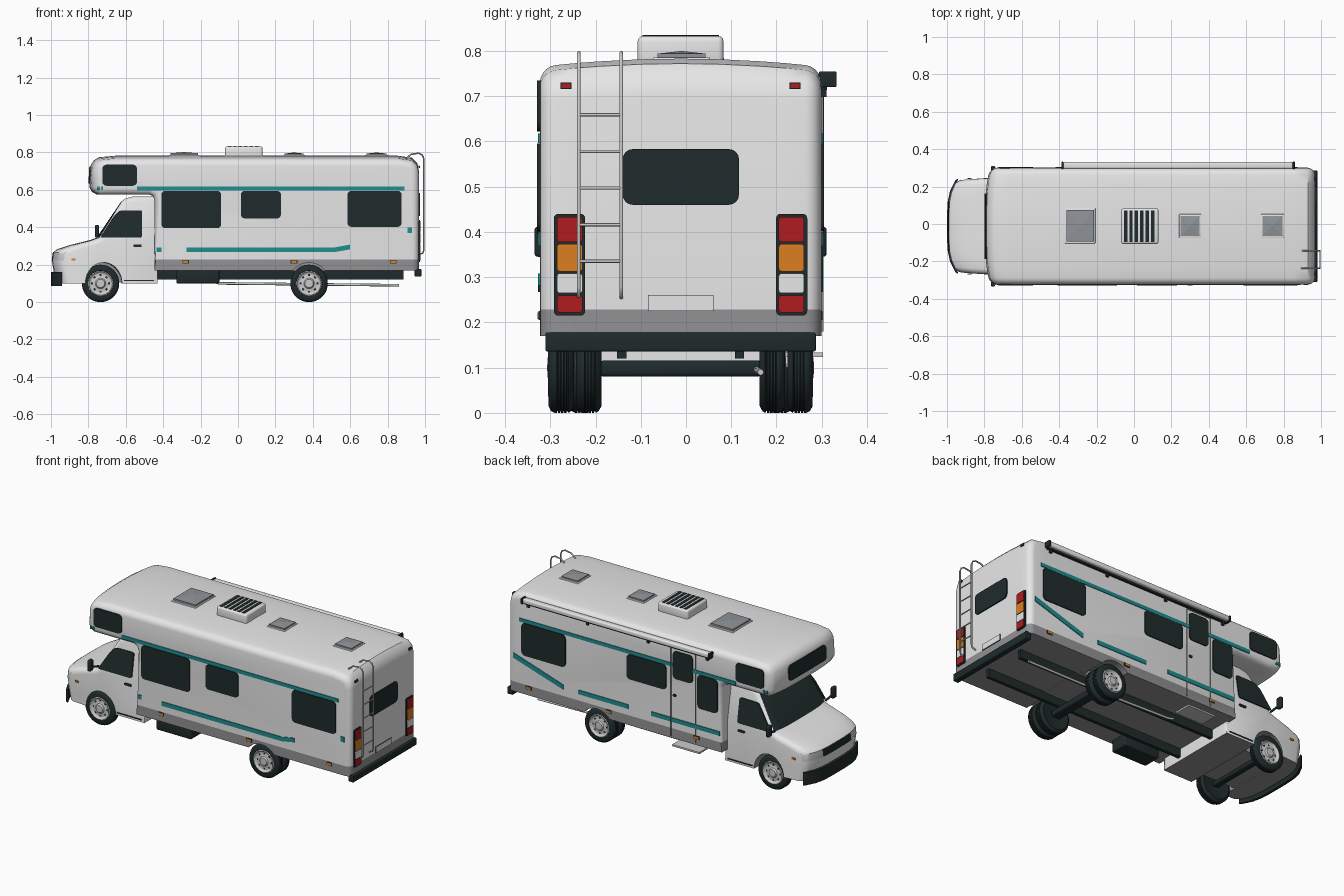
import bpy, bmesh, math
from mathutils import Vector

cube = bpy.data.objects.get("Cube")
if cube:
    bpy.data.objects.remove(cube)

YC = -0.012          # vehicle centre line
HOUSE, CAB = 0.311, 0.257


def material(name, r, g, b):
    m = bpy.data.materials.new(name)
    m.use_nodes = True
    m.diffuse_color = (r, g, b, 1)
    m.node_tree.nodes["Principled BSDF"].inputs["Base Color"].default_value = (r, g, b, 1)
    return m


WHITE = material("white_paint", .8, .8, .8)
GREY = material("skirt_grey", .29, .29, .3)
BLACK = material("dark_glass_and_rubber", .014, .024, .024)
TEAL = material("teal_stripe", .014, .27, .28)
RED = material("red_lens", .42, .012, .014)
AMBER = material("amber_lens", .72, .21, .015)
SILVER = material("silver_metal", .6, .6, .6)
VENT = material("vent_grey", .28, .3, .32)


def finish(bm, name, mats, angle=35):
    bmesh.ops.recalc_face_normals(bm, faces=bm.faces)
    me = bpy.data.meshes.new(name)
    bm.to_mesh(me)
    bm.free()
    for m in mats:
        me.materials.append(m)
    ob = bpy.data.objects.new(name, me)
    bpy.context.collection.objects.link(ob)
    bpy.ops.object.select_all(action='DESELECT')
    ob.select_set(True)
    bpy.context.view_layer.objects.active = ob
    bpy.ops.object.shade_smooth_by_angle(angle=math.radians(angle))


def box(name, x, y, z, mat, bevel=0):
    bm = bmesh.new()
    bmesh.ops.create_cube(bm, size=1)
    for v in bm.verts:
        v.co = [a + (b - a) * (c + .5) for (a, b), c in zip((x, y, z), v.co)]
    if bevel:
        bmesh.ops.bevel(bm, geom=bm.edges[:], offset=bevel, segments=3, affect='EDGES', profile=.5)
    finish(bm, name, [mat])


def plate(name, pts, out, mat, r=0, depth=.006):
    """Thin raised panel with rounded corners."""
    bm = bmesh.new()
    bm.faces.new([bm.verts.new(p) for p in pts])
    if r:
        bmesh.ops.bevel(bm, geom=bm.verts[:], offset=r, segments=4, affect='VERTICES', profile=.5)
    out = Vector(out).normalized()
    bmesh.ops.translate(bm, verts=bm.verts[:], vec=out * -.002)
    ext = bmesh.ops.extrude_face_region(bm, geom=bm.faces[:], use_keep_orig=True)
    top = [v for v in ext["geom"] if isinstance(v, bmesh.types.BMVert)]
    bmesh.ops.translate(bm, verts=top, vec=out * (depth + .002))
    finish(bm, name, [mat])


def rect(a0, a1, b0, b1):
    return [(a0, b0), (a1, b0), (a1, b1), (a0, b1)]


def side(name, s, pts, mat, r=0, depth=.004, half=HOUSE):
    plate(name, [(x, YC + s * half, z) for x, z in pts], (0, s, 0), mat, r, depth)


def rear(name, pts, mat, r=0, depth=.005):
    plate(name, [(.967, y, z) for y, z in pts], (1, 0, 0), mat, r, depth)


def tube(name, pts, radius, mat):
    cu = bpy.data.curves.new(name, 'CURVE')
    cu.dimensions = '3D'
    cu.bevel_depth, cu.bevel_resolution, cu.use_fill_caps = radius, 2, True
    sp = cu.splines.new('POLY')
    sp.points.add(len(pts) - 1)
    for p, c in zip(sp.points, pts):
        p.co = (*c, 1)
    tmp = bpy.data.objects.new(name + "_path", cu)
    bpy.context.collection.objects.link(tmp)
    dg = bpy.context.evaluated_depsgraph_get()
    bm = bmesh.new()
    bm.from_mesh(bpy.data.meshes.new_from_object(tmp.evaluated_get(dg)))
    bpy.data.objects.remove(tmp)
    finish(bm, name, [mat], 50)


def arch(cx, cz, r, a0, a1, n=14):
    return [(cx + r * math.cos(a), cz + r * math.sin(a))
            for a in (math.radians(a0 + (a1 - a0) * i / n) for i in range(n + 1))]


def inset(prof, d):
    """Offset a counter-clockwise profile inward, keeping the lower edge in place."""
    res, n = [], len(prof)
    for i in range(n):
        p, a, b = (Vector(prof[j % n]) for j in (i, i - 1, i + 1))
        e, f = (p - a).normalized(), (b - p).normalized()
        m = Vector((-e.y - f.y, e.x + f.x))
        m = m / max(.6, m.length_squared / 2) * d
        if p.y < .24:
            m = Vector((m.x if abs(p.x) > .9 else 0, 0))
        res.append(p + m)
    return res


def loft(name, prof, half, r, inner, deform, mats, pick, cuts=()):
    """Sweep a side profile across the width with rounded side edges."""
    ends = [(half - r + r * math.sin(a), r * (1 - math.cos(a)))
            for a in (math.pi / 2 * i / 5 for i in range(6))]
    half_st = [(y, 0) for y in inner] + ends
    stations = [(-y, d) for y, d in reversed(half_st)] + [(0, 0)] + half_st
    bm = bmesh.new()
    rings = [[bm.verts.new((p.x, y, p.y)) for p in inset(prof, d)] for y, d in stations]
    n = len(prof)
    for A, B in zip(rings, rings[1:]):
        for i in range(n):
            bm.faces.new((A[i], A[(i + 1) % n], B[(i + 1) % n], B[i]))
    bm.faces.new(rings[0])
    bm.faces.new(rings[-1])
    for co, no in cuts:
        bmesh.ops.bisect_plane(bm, geom=bm.verts[:] + bm.edges[:] + bm.faces[:], plane_co=co, plane_no=no)
    bmesh.ops.recalc_face_normals(bm, faces=bm.faces)
    for f in bm.faces:
        f.material_index = pick(f.calc_center_median(), f.normal)
    for v in bm.verts:
        v.co = deform(v.co.copy(), abs(v.co.y) / half)
        v.co.y += YC
    finish(bm, name, mats)


def clamp(v):
    return max(0, min(1, v))


# Living quarters with over-cab bunk
house_prof = ([(-.446, .17)] + arch(.38, .10, .11, 140.5, 39.5) +
              [(.967, .17), (.967, .70), (.958, .745), (.93, .772), (.85, .783), (-.65, .783),
               (-.745, .774), (-.772, .757), (-.788, .73), (-.795, .615), (-.78, .588),
               (-.755, .575), (-.475, .575), (-.455, .567), (-.446, .545)])


def house_shape(c, t):
    c.z -= .018 * t * t * clamp((c.z - .6) / .15)
    c.x += .028 * t ** 4 * clamp((-.68 - c.x) / .1)
    return c


loft("house_body", house_prof, HOUSE, .035, [.09, .18, .23], house_shape, [WHITE, GREY],
     lambda c, n: int(c.z < .228), [((0, 0, .228), (0, 0, 1)), ((-.68, 0, 0), (1, 0, 0))])
box("rear_wheel_well", (.26, .5), (YC - .165, YC + .165), (.165, .23), GREY)

# Driver's cab
cab_prof = ([(-.97, .10)] + arch(-.735, .10, .112, 180, 0) +
            [(-.43, .10), (-.43, .565), (-.56, .565), (-.60, .555), (-.625, .537), (-.755, .345),
             (-.79, .332), (-.90, .305), (-.968, .282), (-.99, .265), (-.996, .222), (-.985, .16)])


def cab_shape(c, t):
    c.x += .05 * t ** 4 * clamp((-.6 - c.x) / .4)
    c.y *= 1 - .14 * clamp((c.z - .34) / .22)
    c.y *= 1 - .06 * clamp((-.8 - c.x) / .2)
    return c


def cab_pick(c, n):
    if abs(n.y) < .9 and n.z < -.1 and c.z < .219 and c.x > -.96:
        return 2
    if -.75 < c.x < -.63 and n.x < -.4 and abs(c.y) < .235 and c.z > .345:
        return 1
    if c.x < -.95 and .222 < c.z < .266 and abs(n.y) < .9:
        return 1 if abs(c.y) < .14 else 3
    return 0


loft("cab_body", cab_prof, CAB, .028, [.07, .14, .19], cab_shape, [WHITE, BLACK, GREY, SILVER], cab_pick,
     [((0, 0, .34), (0, 0, 1)), ((-.8, 0, 0), (1, 0, 0))])
loft("front_bumper", [(-1, .085), (-.984, .085), (-.984, .16), (-1, .16)], .264, .008, [.07, .14, .2],
     cab_shape, [BLACK], lambda c, n: 0)
box("front_wheel_well", (-.86, -.61), (YC - .17, YC + .17), (.105, .25), GREY)

# Cab doors, mirrors and lamps
for s, label in ((-1, "right"), (1, "left")):
    y0, y1 = (CAB * (1 - .14 * (z - .34) / .22) for z in (.345, .49))
    pts = [(-.735, y0, .345), (-.512, y0, .345), (-.512, y1, .49), (-.635, y1, .488), (-.665, (y0 + y1) / 2, .455)]
    plate(f"cab_window_{label}", [(x, YC + s * y, z) for x, y, z in pts], (0, s, .16), BLACK, .012)
    side(f"cab_door_handle_{label}", s, rect(-.56, -.515, .295, .308), BLACK, .004, .006, CAB)
    side(f"cab_marker_{label}", s, rect(-.89, -.868, .222, .233), AMBER, 0, .003, .254)
    side(f"cab_sill_trim_{label}", s, rect(-.61, -.45, .112, .118), BLACK, 0, .004, CAB)
    ym = sorted((YC + s * .288, YC + s * .323))
    box(f"mirror_{label}", (-.765, -.742), ym, (.345, .412), BLACK, .008)
    tube(f"mirror_arm_{label}", [(-.745, YC + s * .24, .35), (-.752, YC + s * .3, .365)], .006, BLACK)

# House windows and stripes on both sides
windows = {-1: [(-.725, -.54, .622, .735), (-.41, -.09, .395, .595), (.015, .23, .447, .595), (.585, .875, .402, .595)],
           1: [(-.725, -.54, .622, .735), (-.42, -.287, .395, .595), (-.08, .18, .447, .595), (.585, .875, .402, .595),
               (-.255, -.125, .53, .695)]}
for s, label in ((-1, "right"), (1, "left")):
    for i, w in enumerate(windows[s]):
        side(f"house_window_{label}_{i}", s, rect(*w), BLACK, .022, .006)
    side(f"upper_stripe_{label}", s, rect(-.54, .89, .597, .618), TEAL)
    for x in (-.75, -.732):
        side(f"stripe_dash_{label}", s, rect(x, x + .011, .6, .617), TEAL)
    for x in (-.28, .30, .83):
        side(f"side_marker_base_{label}", s, rect(x - .018, x + .018, .205, .225), BLACK, 0, .003)
        side(f"side_marker_{label}", s, rect(x - .014, x + .014, .208, .222), AMBER, 0, .005)
side("lower_stripe_right", -1, [(-.275, .267), (.515, .267), (.6, .282), (.6, .308), (.515, .292), (-.275, .292)], TEAL)
side("front_dash_right", -1, rect(-.435, -.41, .267, .292), TEAL)
side("rear_dash_right", -1, rect(.905, .93, .37, .4), TEAL)
side("lower_stripe_left_front", 1, rect(-.435, .02, .267, .292), TEAL)
side("lower_stripe_left_middle", 1, rect(.17, .5, .267, .292), TEAL)
side("lower_stripe_left_rear", 1, [(.6, .267), (.93, .37), (.93, .4), (.6, .295)], TEAL)

# Entry door outline, handle and step
for i, r in enumerate([(-.274, -.271, .18, .71), (-.112, -.109, .18, .71), (-.274, -.109, .708, .711)]):
    side(f"entry_door_seam_{i}", 1, rect(*r), GREY, 0, .005)
side("entry_door_handle", 1, rect(-.145, -.125, .422, .436), BLACK, .004, .006)
box("entry_step", (-.3, -.12), (.2, .303), (.123, .133), SILVER)

# Bunk front window and rear window
plate("bunk_front_window", [(-.794, YC - .175, .635), (-.794, YC + .175, .635), (-.789, YC + .175, .725),
                            (-.789, YC - .175, .725)], (-1, 0, .04), BLACK, .022)
rear("rear_window", rect(-.14, .117, .46, .583), BLACK, .022, .007)

# Tail lamps, markers, plate and rear bumper
for s, label in ((-1, "right"), (1, "left")):
    def tail(name, z0, z1, mat, r, depth, h0=.217, h1=.273):
        rear(f"{name}_{label}", rect(YC + s * h0, YC + s * h1, z0, z1), mat, r, depth)
    tail("tail_frame", .215, .44, BLACK, .01, .005, .211, .28)
    tail("brake_lamp", .378, .433, RED, .006, .009)
    tail("turn_lamp", .313, .373, AMBER, .006, .009)
    tail("reverse_lamp", .265, .308, WHITE, .006, .009)
    tail("tail_lamp", .222, .26, RED, .006, .009)
    tail("roof_marker_base", .716, .73, BLACK, 0, .004, .241, .265)
    tail("roof_marker", .718, .728, RED, 0, .006, .243, .263)
rear("plate_border", rect(-.084, .061, .225, .261), BLACK, 0, .003)
rear("number_plate", rect(-.083, .06, .226, .26), WHITE, 0, .005)
box("rear_bumper", (.945, .98), (YC - .299, YC + .299), (.136, .178), BLACK, .004)

# Rear ladder
rails = (-.237, -.143)
for y in rails:
    tube("ladder_rail", [(.965, y, .255), (.988, y, .262), (.994, y, .28), (.994, y, .765), (.985, y, .787),
                         (.965, y, .796), (.925, y, .79), (.895, y, .765)], .0042, SILVER)
for i in range(5):
    z = .335 + i * .081
    tube("ladder_rung", [(.994, rails[0], z), (.994, rails[1], z)], .0035, SILVER)

# Awning
box("awning_roll", (-.378, .85), (.296, .331), (.724, .753), WHITE, .008)
box("awning_rail", (-.378, .85), (.296, .312), (.714, .726), BLACK)
for x in (-.388, .848):
    box("awning_end_cap", (x, x + .012), (.294, .333), (.72, .755), BLACK, .003)
for x in (-.36, .03, .43, .82):
    box("awning_bracket", (x, x + .015), (.29, .31), (.698, .728), BLACK)

# Roof air conditioner and vents
box("air_conditioner", (-.069, .131), (-.107, .083), (.765, .833), WHITE, .012)
for i in range(6):
    x = -.054 + i * .029
    plate("air_conditioner_slot", [(x, -.096, .832), (x + .018, -.096, .832), (x + .018, .073, .832), (x, .073, .832)],
          (0, 0, 1), BLACK, 0, .003)
for x, hx, hy, top in ((-.288, .073, .084, .802), (.3, .051, .053, .8), (.74, .054, .053, .8)):
    y = -.01
    box("vent_frame", (x - hx - .008, x + hx + .008), (y - hy - .01, y + hy + .01), (.77, .786), WHITE, .003)
    bm = bmesh.new()
    base, mid = ([bm.verts.new((x + a * hx, y + b * hy, z)) for a, b in rect(-1, 1, -1, 1)] for z in (.78, top - .006))
    peak = bm.verts.new((x, y, top))
    for i in range(4):
        j = (i + 1) % 4
        bm.faces.new((base[i], base[j], mid[j], mid[i]))
        bm.faces.new((mid[i], mid[j], peak))
    finish(bm, "vent_lid", [VENT], 3)


# Wheels
def lathe(name, prof, x, y, s, mats, pick):
    bm = bmesh.new()
    vs = [bm.verts.new((r, -d, 0)) for r, d in prof]
    es = [bm.edges.new(p) for p in zip(vs, vs[1:])]
    bmesh.ops.spin(bm, geom=vs + es, cent=(0, 0, 0), axis=(0, 1, 0), angle=math.tau, steps=48)
    bmesh.ops.remove_doubles(bm, verts=bm.verts, dist=1e-5)
    for f in bm.faces:
        c = f.calc_center_median()
        f.material_index = pick(math.hypot(c.x, c.z), math.atan2(c.z, c.x))
    for v in bm.verts:
        v.co = (x + v.co.x, y + s * v.co.y, .1 + v.co.z)
    finish(bm, name, mats)


W = .056
tread = [(r, .014 + i * .007 + o) for i in range(4) for r, o in ((.1, 0), (.1, .005), (.096, .0055), (.096, .0065))]
tyre = [(.064, .006), (.068, 0), (.085, 0), (.096, .006)] + tread + [(.1, .044), (.096, .05), (.085, W), (.06, W - .004), (0, W - .012)]
rim = [(.068, .002), (.063, -.001), (.056, .008), (.05, .01), (.04, .009), (.028, .006), (.022, -.002), (0, -.003)]
for s in (-1, 1):
    for label, x, h in (("front", -.735, .247), ("rear_outer", .38, .292), ("rear_inner", .38, .231)):
        lathe(f"{label}_tyre", tyre, x, YC + s * h, s, [BLACK], lambda r, a: 0)
        lathe(f"{label}_rim", rim, x, YC + s * h, s, [SILVER, BLACK],
              lambda r, a: int(.041 < r < .049 and math.cos(8 * a) > .3))

# Chassis, axles, tank and exhaust
for s in (-1, 1):
    box("chassis_rail", (-.47, .885), sorted((YC + s * .12, YC + s * .14)), (.12, .172), BLACK)
box("rear_axle", (.35, .41), (YC - .18, YC + .18), (.08, .116), BLACK, .01)
box("front_axle", (-.755, -.715), (YC - .2, YC + .2), (.085, .115), BLACK, .008)
box("side_tank", (-.33, -.1), (-.3, -.19), (.1, .172), BLACK, .006)
tube("exhaust_pipe", [(-.13, .165, .11), (-.1, .165, .1), (.3, .155, .096), (.86, .165, .09)], .007, SILVER)
